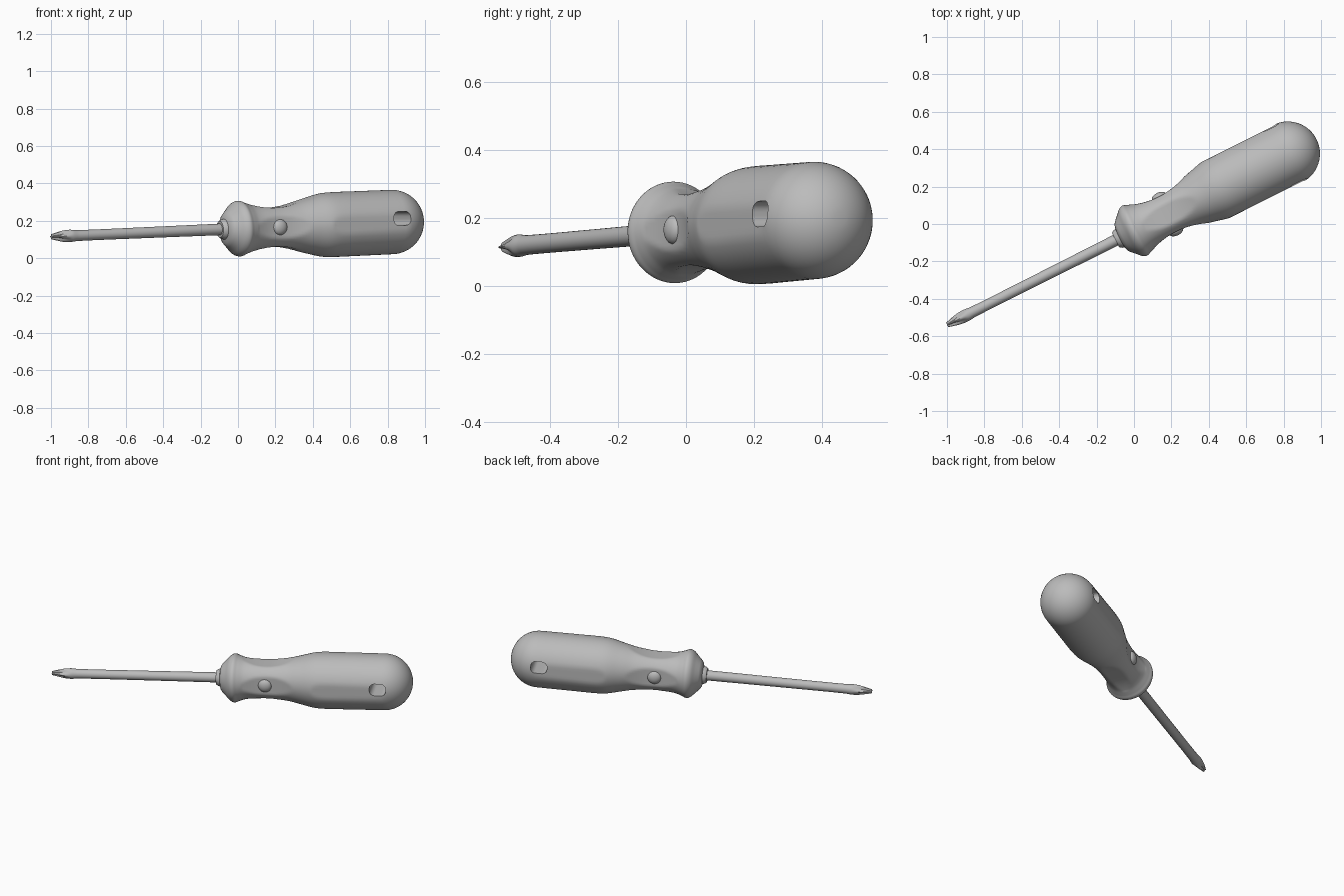
import bpy, bmesh
from math import sin, cos, pi, atan2, sqrt, radians
from mathutils import Matrix, Vector

if "Cube" in bpy.data.objects:
    bpy.data.objects.remove(bpy.data.objects["Cube"], do_unlink=True)

grey = bpy.data.materials.new("light_grey")
grey.use_nodes = True
GREY = (0.5, 0.5, 0.5, 1)
grey.diffuse_color = GREY
grey.node_tree.nodes["Principled BSDF"].inputs["Base Color"].default_value = GREY

# Tool frame: local x runs from tip to handle, y is sideways, z is up
tip, dome = Vector((-0.99, -0.535, 0.115)), Vector((0.82, 0.375, 0.193))
axis = (dome - tip).normalized()
side = Vector((0, 0, 1)).cross(axis).normalized()
frame = Matrix.Translation(tip) @ Matrix((axis, side, axis.cross(side))).transposed().to_4x4()


def finish(bm, name):
    bmesh.ops.recalc_face_normals(bm, faces=bm.faces)
    mesh = bpy.data.meshes.new(name)
    bm.to_mesh(mesh)
    bm.free()
    mesh.materials.append(grey)
    ob = bpy.data.objects.new(name, mesh)
    ob.matrix_world = frame
    bpy.context.collection.objects.link(ob)
    return ob


def smooth(ob, angle=35):
    bpy.ops.object.select_all(action='DESELECT')
    ob.select_set(True)
    bpy.context.view_layer.objects.active = ob
    bpy.ops.object.shade_smooth_by_angle(angle=radians(angle))


def skin(name, profile, shape, n):
    """Rings along the axis, with shape(s, r, angle) giving each radius."""
    bm = bmesh.new()
    rings = []
    for s, r in profile:
        ring = []
        for i in range(n):
            a = 2 * pi * i / n
            q = shape(s, r, a)
            ring.append(bm.verts.new((s, q * cos(a), q * sin(a))))
        rings.append(ring)
    for A, B in zip(rings, rings[1:]):
        for i in range(n):
            j = (i + 1) % n
            bm.faces.new((A[i], A[j], B[j], B[i]))
    bm.faces.new(rings[0])
    bm.faces.new(rings[-1])
    return finish(bm, name)


def curve_through(pts, steps=6):
    """Smooth curve through the profile points."""
    out = []
    for k in range(len(pts) - 1):
        (x0, y0), (x1, y1) = pts[k], pts[k + 1]
        a, b = pts[max(k - 1, 0)], pts[min(k + 2, len(pts) - 1)]
        h = x1 - x0
        m0 = (y1 - a[1]) / (x1 - a[0]) * h
        m1 = (b[1] - y0) / (b[0] - x0) * h
        for i in range(steps):
            t = i / steps
            out.append((x0 + h * t, (2*t**3 - 3*t*t + 1) * y0 + (t**3 - 2*t*t + t) * m0
                        + (3*t*t - 2*t**3) * y1 + (t**3 - t*t) * m1))
    return out + [pts[-1]]


# Shaft with a cross-shaped tip
def cross_tip(s, r, a):
    depth = 0.6 * max(0, min(1, (0.11 - s) / 0.08))
    return r * (1 - depth * sin(2 * a) ** 2)


shaft = curve_through([(-0.01, 0.013), (0.02, 0.021), (0.06, 0.03), (0.1, 0.033),
                       (0.15, 0.029), (0.5, 0.029), (1.04, 0.031)])
smooth(skin("shaft", shaft, cross_tip, 32))


# Handle: collar, scalloped neck, grip with flat sides, domed end
def scallop(s, r, a):
    c, d = abs(cos(a)), abs(sin(a))
    if s > 1.17:
        r = min(r, (0.104 + 1.2 * (s - 1.31) ** 2) / max(c, d))
    if 1.6 < s < 2.04:
        r = min(r, 0.167 / max(c, 0.01))
    return r


R, END = 0.172, 2.03
boss = [(1.0, 0.044), (1.012, 0.052), (1.025, 0.055), (1.03, 0.075)]
body = curve_through([(1.04, 0.09), (1.065, 0.115), (1.09, 0.14), (1.115, 0.149),
                      (1.14, 0.14), (1.18, 0.127), (1.24, 0.121), (1.34, 0.121),
                      (1.44, 0.131), (1.52, 0.149), (1.6, 0.168), (1.66, 0.173),
                      (1.8, 0.173), (END, R)])
cap = [(END + R * sin(t), R * cos(t)) for t in (pi / 2 * i / 14 for i in range(1, 14))]
handle = skin("handle", boss + body + cap, scallop, 64)

# Hanging slot through the end of the handle
bm = bmesh.new()
bmesh.ops.create_cube(bm, size=1, matrix=Matrix.Translation((2.01, 0, 0.02))
                      @ Matrix.Diagonal((0.1, 0.6, 0.075, 1)))
edges = [e for e in bm.edges if abs((e.verts[0].co - e.verts[1].co).y) > 0.5]
bmesh.ops.bevel(bm, geom=edges, offset=0.03, segments=5, profile=0.5, affect='EDGES')
cutter = finish(bm, "slot_cutter")
cutter.hide_render = True
mod = handle.modifiers.new("slot", 'BOOLEAN')
mod.object = cutter
mod.operation = 'DIFFERENCE'
mod.solver = 'EXACT'
bpy.context.view_layer.update()
bpy.context.view_layer.objects.active = handle
bpy.ops.object.modifier_apply(modifier="slot")
bpy.data.objects.remove(cutter, do_unlink=True)
smooth(handle)

# Round buttons in the side scallops
for sign, name in ((1, "left_button"), (-1, "right_button")):
    bm = bmesh.new()
    bmesh.ops.create_uvsphere(bm, u_segments=24, v_segments=12, radius=1,
                              matrix=Matrix.Translation((1.31, sign * 0.1, 0))
                              @ Matrix.Diagonal((0.042, 0.026, 0.042, 1)))
    smooth(finish(bm, name), 60)
